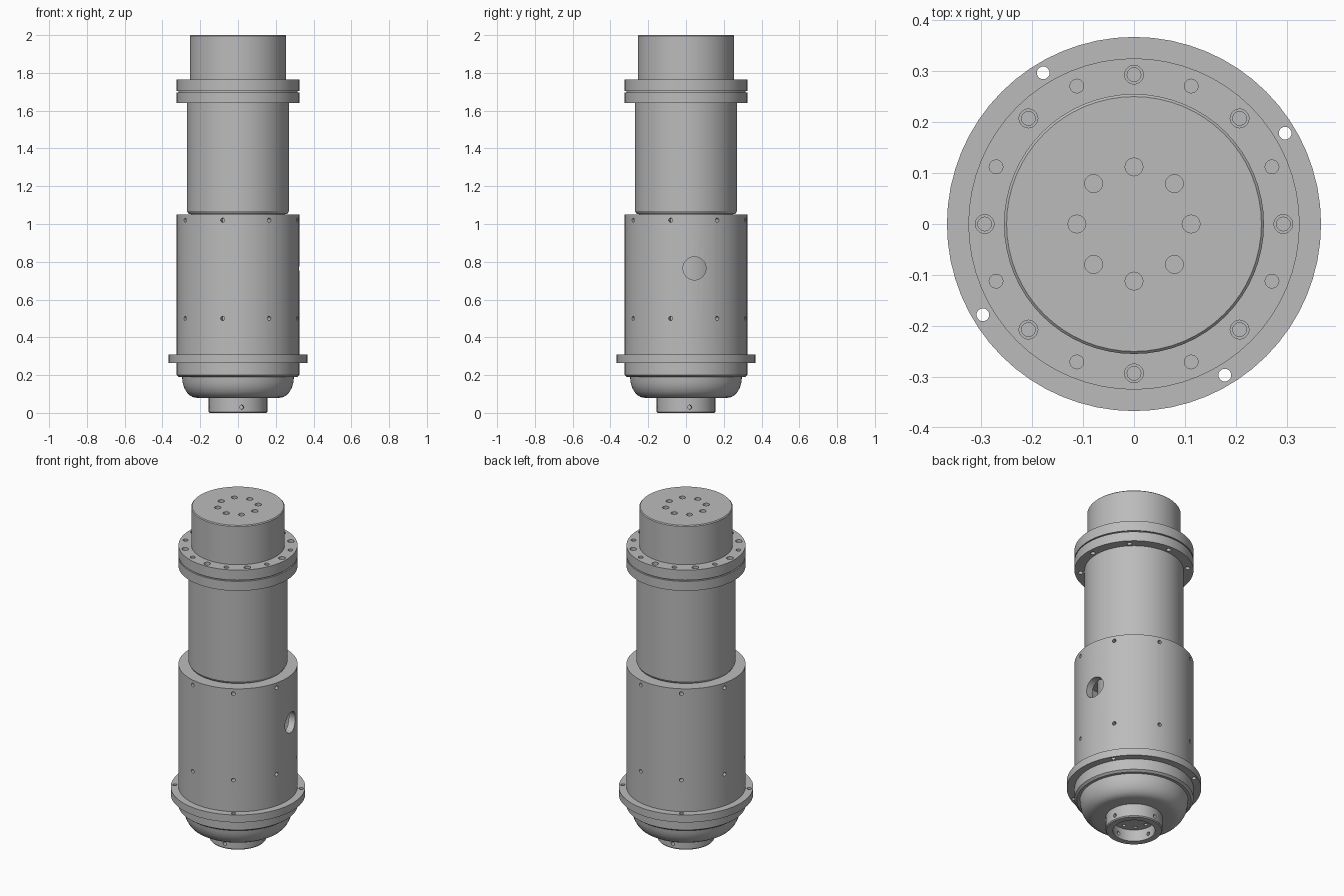
import bpy, bmesh
from math import cos, sin, pi, radians
from mathutils import Matrix, Vector

if "Cube" in bpy.data.objects:
    bpy.data.objects.remove(bpy.data.objects["Cube"], do_unlink=True)

SEGMENTS = 64
grey = bpy.data.materials.new("machined grey")
grey.use_nodes = True
grey.diffuse_color = (0.5, 0.5, 0.5, 1)
grey.node_tree.nodes["Principled BSDF"].inputs["Base Color"].default_value = grey.diffuse_color


def to_object(bm, name):
    bmesh.ops.recalc_face_normals(bm, faces=bm.faces)
    mesh = bpy.data.meshes.new(name)
    bm.to_mesh(mesh)
    bm.free()
    mesh.materials.append(grey)
    obj = bpy.data.objects.new(name, mesh)
    bpy.context.collection.objects.link(obj)
    return obj


def lathe(name, profile, ring=False):
    """Spin (radius, height) points round z; a ring profile closes on itself."""
    bm = bmesh.new()
    verts = [bm.verts.new((r, 0, z)) for r, z in profile]
    pairs = list(zip(verts, verts[1:]))
    if ring:
        pairs.append((verts[-1], verts[0]))
    edges = [bm.edges.new(p) for p in pairs]
    bmesh.ops.spin(bm, geom=verts + edges, cent=(0, 0, 0), axis=(0, 0, 1),
                   angle=2 * pi, steps=SEGMENTS, use_merge=False)
    bmesh.ops.remove_doubles(bm, verts=bm.verts, dist=1e-5)
    return to_object(bm, name)


def drill(obj, holes, radius, depth, sides=20):
    """Cut round holes centred at each (point, axis direction)."""
    bm = bmesh.new()
    for point, axis in holes:
        turn = Vector(axis).to_track_quat("Z", "Y").to_matrix().to_4x4()
        bmesh.ops.create_cone(bm, cap_ends=True, segments=sides, radius1=radius,
                              radius2=radius, depth=depth,
                              matrix=Matrix.Translation(point) @ turn)
    cutter = to_object(bm, "hole_cutter")
    cutter.hide_render = True
    mod = obj.modifiers.new("holes", "BOOLEAN")
    mod.operation, mod.solver, mod.object = "DIFFERENCE", "EXACT", cutter
    bpy.context.view_layer.update()
    graph = bpy.context.evaluated_depsgraph_get()
    cut = bpy.data.meshes.new_from_object(obj.evaluated_get(graph))
    obj.modifiers.clear()
    obj.data = cut
    bpy.data.objects.remove(cutter, do_unlink=True)


def circle(count, radius, z, start=0, radial=False):
    """Hole places round a circle, upright or pointing outward."""
    holes = []
    for i in range(count):
        a = radians(start) + 2 * pi * i / count
        out = Vector((cos(a), sin(a), 0))
        holes.append((out * radius + Vector((0, 0, z)), out if radial else (0, 0, 1)))
    return holes


# Lower housing: hollow neck, rounded bowl and mounting flange
bowl = [(0.22 + 0.076 * sin(t * pi / 12), 0.19 - 0.11 * cos(t * pi / 12)) for t in range(7)]
lower = lathe("lower_housing", [(0, 0.07), (0.115, 0.07), (0.115, 0), (0.15, 0),
              (0.155, 0.006), (0.155, 0.08)] + bowl +
              [(0.312, 0.19), (0.325, 0.2), (0.325, 0.265), (0.367, 0.265),
               (0.367, 0.31), (0, 0.31)])
drill(lower, circle(4, 0.346, 0.29, 31), 0.0125, 0.1)
drill(lower, circle(4, 0.135, 0.03, 7.4, True), 0.011, 0.08)
drill(lower, circle(8, 0.085, 0.07), 0.01, 0.04)

# Sleeve: hollow body with two rows of screw holes and a side port
sleeve = lathe("sleeve", [(0.325, 0.31), (0.325, 1.05), (0.25, 1.05), (0.25, 0.99),
               (0.285, 0.99), (0.285, 0.31)], ring=True)
for row in (0.5, 1.02):
    drill(sleeve, circle(8, 0.32, row, 30.5, True), 0.011, 0.06)
drill(sleeve, [((0.3, 0.045, 0.765), (1, 0, 0))], 0.061, 0.2, 40)
lathe("inner_core", [(0, 0.31), (0.2, 0.31), (0.2, 1.0), (0, 1.0)])

# Upper tube with a chamfered foot
lathe("upper_tube", [(0, 1.0), (0.25, 1.0), (0.25, 1.052), (0.26, 1.052),
      (0.27, 1.068), (0.27, 1.64), (0, 1.64)])

# Paired bolting flange with a thin groove between its discs
flange = lathe("bolt_flange", [(0, 1.64), (0.325, 1.64), (0.325, 1.697), (0.316, 1.697),
               (0.316, 1.704), (0.325, 1.704), (0.325, 1.765), (0, 1.765)])
drill(flange, circle(8, 0.293, 1.7), 0.0135, 0.3)
drill(flange, circle(8, 0.293, 1.765), 0.0185, 0.04)
drill(flange, circle(8, 0.293, 1.765, 22.5), 0.0135, 0.1)

# Top cap with a ring of holes
cap = lathe("top_cap", [(0, 1.765), (0.255, 1.765), (0.255, 1.995), (0.25, 2), (0, 2)])
drill(cap, circle(8, 0.112, 2), 0.0175, 0.08)

# Smooth the round walls and keep machined edges crisp
for obj in bpy.context.scene.objects:
    if obj.type == "MESH" and obj.data.materials and obj.data.materials[0] == grey:
        obj.data.polygons.foreach_set("use_smooth", [True] * len(obj.data.polygons))
        obj.data.set_sharp_from_angle(angle=radians(30))
